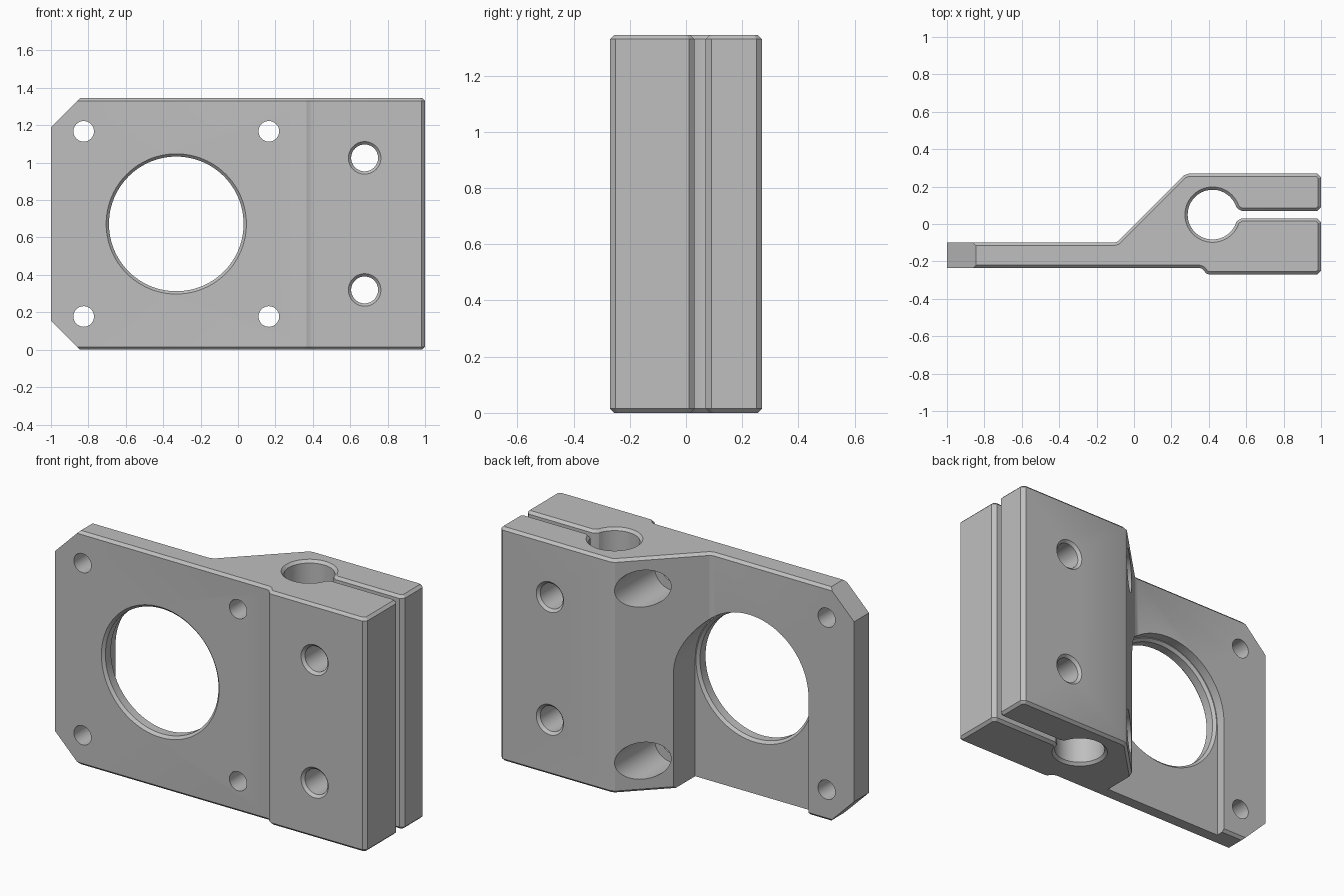
import bpy, bmesh
from math import sin, cos, pi, radians
from mathutils import Vector

old = bpy.data.objects.get("Cube")
if old:
    bpy.data.objects.remove(old, do_unlink=True)

H = 1.345          # height of the bracket
B = 0.015          # edge chamfer
MID = H / 2

metal = bpy.data.materials.new("plain grey metal")
metal.use_nodes = True
GREY = (0.52, 0.52, 0.52, 1)
metal.diffuse_color = GREY
metal.node_tree.nodes["Principled BSDF"].inputs["Base Color"].default_value = GREY


def loft(bm, rings):
    """Skin a list of equal rings of points and cap both ends."""
    loops = [[bm.verts.new(p) for p in ring] for ring in rings]
    n = len(loops[0])
    for a, b in zip(loops, loops[1:]):
        for i in range(n):
            j = (i + 1) % n
            bm.faces.new((a[i], a[j], b[j], b[i]))
    bm.faces.new(loops[0][::-1])
    bm.faces.new(loops[-1])


def finish(bm, name):
    bmesh.ops.recalc_face_normals(bm, faces=bm.faces[:])
    mesh = bpy.data.meshes.new(name)
    bm.to_mesh(mesh)
    bm.free()
    mesh.materials.append(metal)
    obj = bpy.data.objects.new(name, mesh)
    bpy.context.collection.objects.link(obj)
    return obj


def inset(points, d):
    """Move a counter-clockwise outline inward by d with mitred corners."""
    out = []
    for i, p in enumerate(points):
        e1 = (p - points[i - 1]).normalized()
        e2 = (points[(i + 1) % len(points)] - p).normalized()
        n1, n2 = Vector((-e1.y, e1.x)), Vector((-e2.y, e2.x))
        out.append(p + (n1 + n2) * d / (1 + n1.dot(n2)))
    return out


# Outline seen from above: plate, front step, split clamp with bore, sloped web
outline = [(-1, -.235), (.35, -.235), (.365, -.24), (.385, -.263), (.40, -.27),
           (.98, -.27), (1, -.25), (1, .01), (.98, .03), (.575, .03), (.56, .022)]
STEPS = 56
for i in range(STEPS + 1):
    a = radians(-17 - 326 * i / STEPS)
    outline.append((.42 + .133 * cos(a), .05 + .133 * sin(a)))
outline += [(.56, .078), (.575, .07), (.98, .07), (1, .09), (1, .25), (.98, .27),
            (.295, .27), (.27, .262), (-.085, -.093), (-.105, -.10), (-1, -.10)]
outline = [Vector(p) for p in outline]
small = inset(outline, B)

bm = bmesh.new()
loft(bm, [[(p.x, p.y, z) for p in ring] for ring, z in
          ((small, 0), (outline, B), (outline, H - B), (small, H))])

# Clipped corners at the free end of the plate
for side in (-1, 1):
    cut = bmesh.ops.bisect_plane(
        bm, geom=bm.verts[:] + bm.edges[:] + bm.faces[:],
        plane_co=(-.845, 0, MID + side * MID), plane_no=(-1, 0, side), clear_outer=True)
    rim = [e for e in cut["geom_cut"] if isinstance(e, bmesh.types.BMEdge)]
    bmesh.ops.edgeloop_fill(bm, edges=rim)
bracket = finish(bm, "clamp_bracket")


def lathe_cutter(name, x, z, profile, sides=48):
    """Round cutter along y from (radius, y) pairs."""
    bm = bmesh.new()
    loft(bm, [[(x + r * cos(2 * pi * i / sides), y, z + r * sin(2 * pi * i / sides))
               for i in range(sides)] for r, y in profile])
    return finish(bm, name)


cutters = []

# Recess on the back: round at the top, open at the bottom
FLOOR = -.155
CX, R, SLOT = -.33, .36, .38
arch = [(CX + SLOT * cos(pi * i / 48), MID + SLOT * sin(pi * i / 48)) for i in range(49)]
arch += [(CX - SLOT, -.1), (CX + SLOT, -.1)]
bm = bmesh.new()
loft(bm, [[(x, y, z) for x, z in arch] for y in (FLOOR, .6)])
cutters.append(finish(bm, "recess_cutter"))

# Large chamfered opening through the plate
cutters.append(lathe_cutter("opening_cutter", CX, MID, [
    (R + 2 * B, -.235 - B), (R, -.235 + B), (R, FLOOR - B), (R + B, FLOOR), (R + B, FLOOR + .01)], 96))

# Four plate holes, the inner pair counterbored through the slope
for side in (-1, 1):
    z = MID + side * .495
    cutters.append(lathe_cutter("plate_hole_cutter", -.825, z, [(.055, -.4), (.055, .1)]))
    cutters.append(lathe_cutter("counterbore_cutter", .165, z, [
        (.055, -.4), (.055, -.10), (.106, -.10), (.106, .4)]))
    # Clamp screw holes, chamfered front and back
    cutters.append(lathe_cutter("screw_hole_cutter", .677, MID + side * .353, [
        (.102, -.285), (.072, -.255), (.072, .255), (.102, .285)]))

# Cut everything out of the solid
bpy.ops.object.select_all(action='DESELECT')
bpy.context.view_layer.objects.active = bracket
bracket.select_set(True)
for c in cutters:
    c.hide_render = True
    mod = bracket.modifiers.new("cut", 'BOOLEAN')
    mod.operation = 'DIFFERENCE'
    mod.solver = 'EXACT'
    mod.object = c
    bpy.ops.object.modifier_apply(modifier=mod.name)
for c in cutters:
    bpy.data.objects.remove(c, do_unlink=True)

bpy.ops.object.shade_smooth_by_angle(angle=radians(25))
